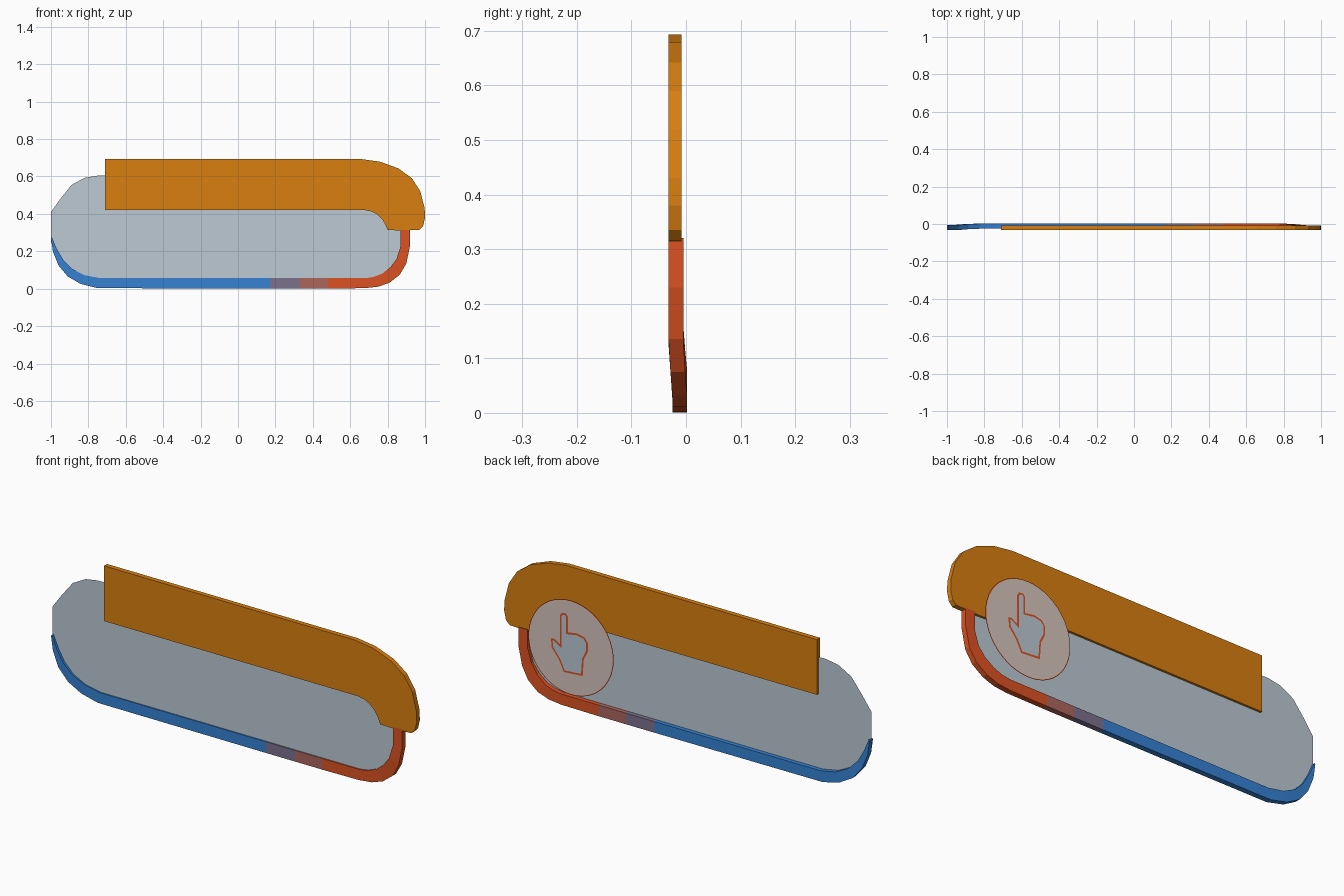
import bpy, bmesh, math

if "Cube" in bpy.data.objects:
    bpy.data.objects.remove(bpy.data.objects["Cube"])

def mat(name, r, g, b):
    lin = [((c / 255 + 0.055) / 1.055) ** 2.4 for c in (r, g, b)]
    m = bpy.data.materials.new(name)
    m.diffuse_color = (*lin, 1)
    m.use_nodes = True
    m.node_tree.nodes["Principled BSDF"].inputs["Base Color"].default_value = m.diffuse_color
    return m

GRAY = mat("pale_gray", 188, 202, 212)
ORANGE = mat("orange", 216, 127, 16)
BLUE = mat("blue", 54, 130, 212)
PURPLE = mat("dull_purple", 124, 113, 141)
BROWN = mat("dull_brown", 172, 102, 92)
RED = mat("red", 220, 82, 34)
BEIGE = mat("warm_beige", 214, 197, 189)

def finish(name, bm, mats):
    bmesh.ops.recalc_face_normals(bm, faces=bm.faces)
    me = bpy.data.meshes.new(name)
    bm.to_mesh(me)
    bm.free()
    for m in mats:
        me.materials.append(m)
    ob = bpy.data.objects.new(name, me)
    bpy.context.collection.objects.link(ob)
    return ob

def sheet(name, pts, y, m):
    """Flat outline in the xz plane."""
    bm = bmesh.new()
    bm.faces.new([bm.verts.new((x, y, z)) for x, z in pts])
    return finish(name, bm, [m])

def band(name, outer, inner, depth, mats, pick=lambda x: 0):
    """Solid strip between two outlines; depth(x, z) gives front and back y."""
    bm = bmesh.new()
    rings = []
    for (ox, oz), (ix, iz) in zip(outer, inner):
        f, b = depth(ox, oz)
        rings.append([bm.verts.new(p) for p in
                      ((ox, f, oz), (ix, f, iz), (ix, b, iz), (ox, b, oz))])
    for a, b in zip(rings, rings[1:]):
        for i in range(4):
            j = (i + 1) % 4
            bm.faces.new((a[i], a[j], b[j], b[i]))
    bm.faces.new(rings[0])
    bm.faces.new(rings[-1])
    for f in bm.faces:
        f.material_index = pick(f.calc_center_median().x)
    return finish(name, bm, mats)

# capsule-shaped back plate
sheet("back_plate", [(-1, .25), (-1, .41), (-.95, .48), (-.89, .555), (-.82, .593), (-.755, .604),
                     (.7, .604), (.82, .56), (.89, .44), (.895, .23), (.87, .13), (.81, .07),
                     (.68, .03), (-.74, .03), (-.84, .05), (-.92, .1), (-.97, .17)], -.019, GRAY)

# orange upper band curling down at the right end
band("upper_band",
     [(-.71, .693), (.66, .693), (.76, .679), (.86, .642), (.93, .59), (.975, .52),
      (.998, .43), (1, .38), (.99, .335), (.97, .315)],
     [(-.71, .42), (.68, .42), (.715, .413), (.74, .4), (.76, .382), (.775, .365),
      (.787, .345), (.795, .325), (.8, .314), (.85, .312)],
     lambda x, z: (-.032, -.008), [ORANGE])

# lower rim, fading from blue to red in steps
def rim_depth(x, z):
    t = min(max((z - .03) / .09, 0), 1)
    return -.025 - .007 * t, .002 - .007 * t

steps = [.17, .33, .48]
band("lower_rim",
     [(-1, .27), (-.99, .2), (-.96, .125), (-.91, .065), (-.84, .025), (-.75, .003)]
     + [(x, .001) for x in steps]
     + [(.68, .003), (.75, .011), (.81, .032), (.865, .075), (.9, .135), (.92, .23), (.92, .32)],
     [(-.995, .275), (-.97, .215), (-.935, .155), (-.885, .105), (-.82, .072), (-.735, .056)]
     + [(x, .056) for x in steps]
     + [(.68, .056), (.725, .063), (.77, .08), (.815, .115), (.848, .16), (.87, .23), (.87, .32)],
     rim_depth, [BLUE, PURPLE, BROWN, RED], lambda x: sum(x > s for s in steps))

# round badge on the back, with a thin red edge
CX, CZ, R = .608, .315, .233
def circle(r, n=48):
    return [(CX + r * math.cos(math.tau * i / n), CZ + r * math.sin(math.tau * i / n)) for i in range(n)]
sheet("badge_edge", circle(R), .0295, RED)
sheet("badge_disc", circle(R - .004), .0305, BEIGE)

# pointing hand: red outline with a gray inset fill (u runs right as seen from behind)
hand = [(-.06, .143), (-.05, .16), (-.028, .163), (-.016, .15), (-.016, .072), (.033, .08),
        (.076, .071), (.093, .048), (.093, .005), (.071, -.039), (.065, -.122), (-.038, -.13),
        (-.065, -.075), (-.104, -.027), (-.109, .019), (-.088, .02), (-.06, .002)]

def inset(pts, d):
    """Move each corner of a clockwise outline inwards by d."""
    out, n = [], len(pts)
    for i in range(n):
        (ax, ay), (bx, by), (cx, cy) = pts[i - 1], pts[i], pts[(i + 1) % n]
        l1, l2 = math.hypot(bx - ax, by - ay), math.hypot(cx - bx, cy - by)
        n1 = ((by - ay) / l1, -(bx - ax) / l1)
        n2 = ((cy - by) / l2, -(cx - bx) / l2)
        k = d / (1 + n1[0] * n2[0] + n1[1] * n2[1])
        out.append((bx + (n1[0] + n2[0]) * k, by + (n1[1] + n2[1]) * k))
    return out

place = lambda pts: [(CX - u, CZ + v) for u, v in pts]
sheet("hand_outline", place(hand), .0313, RED)
sheet("hand_fill", place(inset(hand, .009)), .032, GRAY)

# flat sheets seen from behind should face backwards, the plate works both ways
for name in ("badge_edge", "badge_disc", "hand_outline", "hand_fill"):
    me = bpy.data.objects[name].data
    if me.polygons[0].normal.y < 0:
        me.flip_normals()
